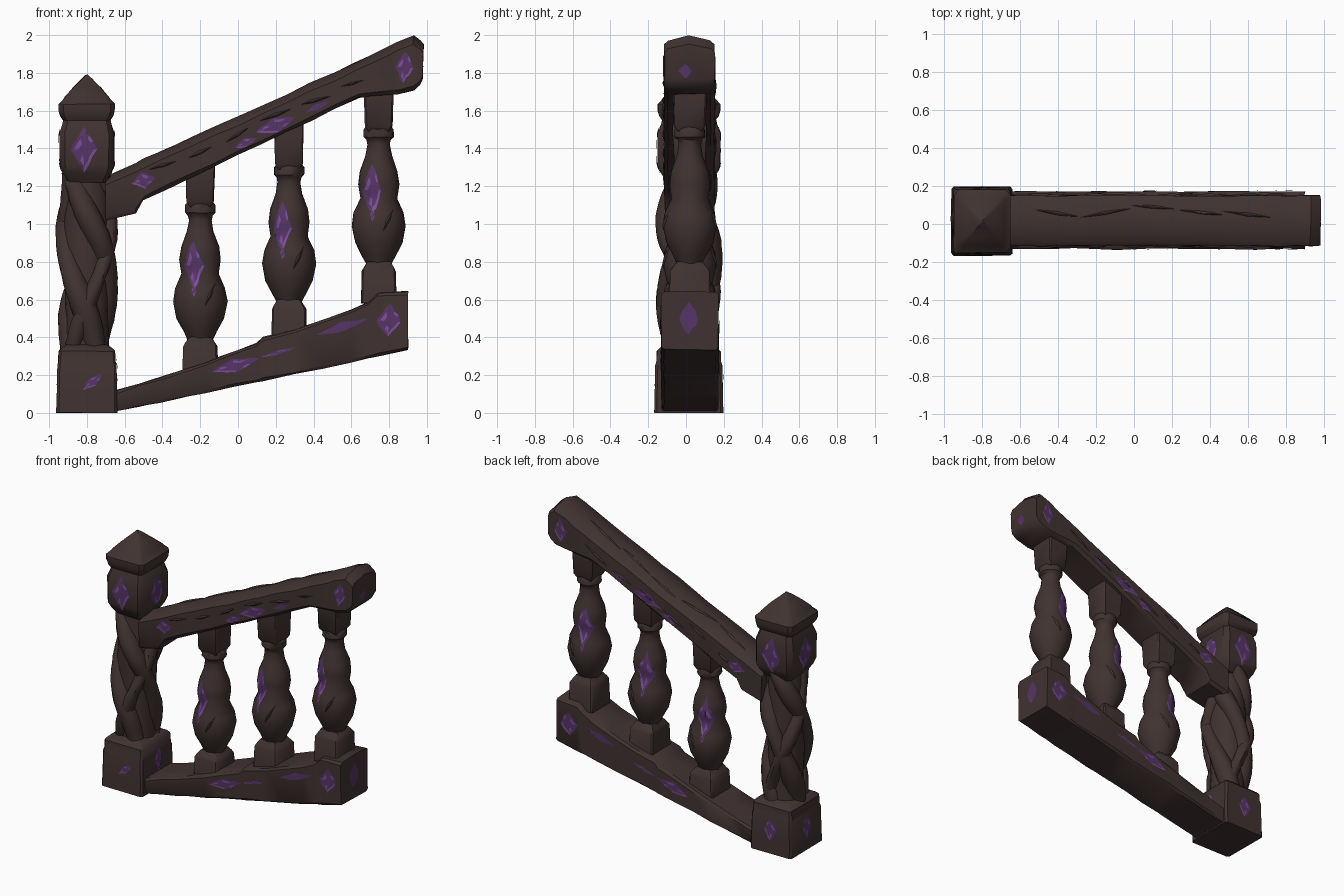
import bpy, bmesh, math, random
from mathutils import Vector
from mathutils.bvhtree import BVHTree

if "Cube" in bpy.data.objects:
    bpy.data.objects.remove(bpy.data.objects["Cube"])

random.seed(7)
CX, CY = -0.80, 0.015          # newel post centre


def material(name, rgb):
    m = bpy.data.materials.new(name)
    m.diffuse_color = (*rgb, 1)
    m.use_nodes = True
    m.node_tree.nodes["Principled BSDF"].inputs["Base Color"].default_value = m.diffuse_color
    return m


WOOD = material("dark_wood", (0.052, 0.033, 0.031))
PURPLE = material("deep_purple", (0.095, 0.035, 0.135))
BRIGHT = material("bright_purple", (0.20, 0.075, 0.32))
verts_all, polys_all = [], []   # wood surface, for laying inlays on it


def finish(name, bm, mats, angle=38):
    me = bpy.data.meshes.new(name)
    bm.to_mesh(me)
    bm.free()
    for m in mats:
        me.materials.append(m)
    for p in me.polygons:
        p.use_smooth = True
    me.set_sharp_from_angle(angle=math.radians(angle))
    ob = bpy.data.objects.new(name, me)
    bpy.context.collection.objects.link(ob)
    return ob


def skin(name, rings, jitter=0.0):
    """Join equal-length rings of points into a closed solid."""
    bm = bmesh.new()
    rows = []
    for ring in rings:
        rows.append([bm.verts.new(Vector(p) + Vector([random.uniform(-jitter, jitter) for _ in range(3)]))
                     for p in ring])
    n = len(rows[0])
    for a, b in zip(rows, rows[1:]):
        for i in range(n):
            bm.faces.new((a[i], a[(i + 1) % n], b[(i + 1) % n], b[i]))
    bm.faces.new(rows[0][::-1])
    bm.faces.new(rows[-1])
    bmesh.ops.recalc_face_normals(bm, faces=bm.faces)
    ob = finish(name, bm, [WOOD])
    base = len(verts_all)
    verts_all.extend(v.co.copy() for v in ob.data.vertices)
    polys_all.extend([base + i for i in p.vertices] for p in ob.data.polygons)


def square(cx, cy, z, h, sy=1.0, cut=0.16):
    c = h * (1 - cut)
    pts = [(h, -c), (h, c), (c, h), (-c, h), (-h, c), (-h, -c), (-c, -h), (c, -h)]
    return [(cx + x, cy + y * sy, z) for x, y in pts]


def circle(cx, cy, z, r, n=18):
    return [(cx + r * math.cos(2 * math.pi * i / n), cy + r * math.sin(2 * math.pi * i / n), z)
            for i in range(n)]


def beam(name, stations, y0, y1, cham, peak):
    """Beam along x from (x, z_bottom, z_top) stations, subdivided and hand-hewn."""
    rings = []
    for k, (a, b) in enumerate(zip(stations, stations[1:])):
        steps = max(1, round((b[0] - a[0]) / 0.12))
        for s in range(steps + (k == len(stations) - 2)):
            x, zb, zt = (a[i] + (b[i] - a[i]) * s / steps for i in range(3))
            rings.append([(x, y0 + cham, zb), (x, y1 - cham, zb), (x, y1, zb + cham),
                          (x, y1, zt - cham - peak), (x, y1 - cham, zt - peak),
                          (x, (y0 + y1) / 2, zt),
                          (x, y0 + cham, zt - peak), (x, y0, zt - cham - peak), (x, y0, zb + cham)])
    skin(name, rings, 0.004)


# Newel post: base block, head block and pointed cap
skin("newel_base", [square(CX, CY, z, h, 1.13, 0.08) for z, h in
                    [(0, .162), (.1, .16), (.25, .157), (.27, .152), (.325, .15), (.345, .135), (.36, .11)]],
     0.002)
skin("newel_head", [square(CX, CY, z, h, 1.14, 0.2) for z, h in
                    [(1.22, .10), (1.27, .13), (1.31, .145), (1.48, .145), (1.53, .13), (1.58, .12)]], 0.002)
skin("newel_cap", [square(CX, CY, z, h, 1.12, 0.16) for z, h in
                   [(1.54, .12), (1.57, .14), (1.60, .148), (1.635, .148), (1.66, .125), (1.67, .12),
                    (1.72, .075), (1.77, .026), (1.79, .004)]], 0.002)

# Newel shaft: core wrapped in broad twisted vine strands
skin("newel_core", [circle(CX, CY, z, r) for z, r in
                    [(.33, .12), (.5, .11), (.7, .12), (.9, .13), (1.1, .12), (1.26, .11)]])


def strand(name, start, turn, tube, power=1.0, reach=0.08):
    rings = []
    for k in range(25):
        t = k / 24
        z = 1.27 - 0.94 * t
        bulge = math.sin(math.pi * t) ** 2
        a = math.radians(start + turn * t ** power)
        r = reach + 0.03 * bulge
        rings.append(circle(CX + r * math.cos(a), CY + r * 1.1 * math.sin(a), z,
                            tube * (1 + 0.12 * math.sin(t * 11 + start)), 12))
    skin(name, rings, 0.002)


for i in range(3):
    strand(f"newel_strand_{i + 1}", -165 + 120 * i, 230, 0.065, 0.75)
for i in range(2):
    strand(f"newel_cross_vine_{i + 1}", 30 + 180 * i, -170, 0.046, 1.2, 0.095)

# Sloping handrail and bottom beam
beam("handrail", [(-.70, 1.02, 1.25), (-.54, 1.06, 1.325), (-.50, 1.125, 1.345), (0, 1.365, 1.57),
                  (.64, 1.67, 1.865), (.78, 1.685, 1.93), (.85, 1.69, 1.97), (.93, 1.71, 2.0),
                  (.965, 1.735, 1.97), (.98, 1.765, 1.95)], -.115, .15, .02, .026)
beam("bottom_beam", [(-.68, .002, .11), (-.63, .01, .125), (-.3, .08, .225), (.1, .165, .37),
                     (.13, .17, .40), (.3, .205, .44), (.6, .27, .55), (.69, .29, .59),
                     (.74, .30, .635), (.9, .335, .645)], -.13, .17, .013, .004)

# Turned balusters, each stepped up the slope
BAL = [(-.2, 0), (.27, .2), (.745, .4)]
TURNED = [(.35, .085), (.39, .068), (.43, .088), (.50, .125), (.59, .144), (.66, .132), (.735, .098),
          (.81, .110), (.88, .10), (.96, .07), (1.02, .06), (1.045, .065), (1.06, .08), (1.1, .08),
          (1.12, .065)]
for i, (bx, dz) in enumerate(BAL, 1):
    skin(f"baluster_{i}_turning", [circle(bx, .02, z + dz, r) for z, r in TURNED], 0.002)
    skin(f"baluster_{i}_foot", [square(bx, .02, z + dz, h, 1.15, .1) for z, h in
                                [(.18, .095), (.35, .09), (.37, .08), (.40, .06)]], 0.002)
    skin(f"baluster_{i}_top_block", [square(bx, .02, z + dz, h, 1.15, .1) for z, h in
                                     [(1.09, .055), (1.12, .072), (1.28, .078), (1.36, .078)]], 0.002)

# Inlays laid onto the wood: jagged diamonds projected along a view direction
tree = BVHTree.FromPolygons(verts_all, polys_all)
gems, chips = bmesh.new(), bmesh.new()
DIRS = {"front": Vector((0, 1, 0)), "back": Vector((0, -1, 0)),
        "right": Vector((-1, 0, 0)), "left": Vector((1, 0, 0)), "top": Vector((0, 0, -1))}


def inlay(bm, side, at, length, width, angle=90, glow=True, lifts=(.004, .004, .004, .004), back=0.12):
    d, at = DIRS[side], Vector(at)
    u = Vector((abs(d.y) + abs(d.z), abs(d.x), 0))
    v = Vector((0, 1, 0)) if side == "top" else Vector((0, 0, 1))
    ca, sa = math.cos(math.radians(angle)), math.sin(math.radians(angle))
    n = 12

    def put(a, b, lift):
        p = at + u * (a * ca - b * sa) + v * (a * sa + b * ca)
        hit = tree.ray_cast(p - d * back, d, 0.16 + back)[0]
        return bm.verts.new((hit if hit else p) - d * lift)
    jag = [random.uniform(.9, 1.15) for _ in range(n)]
    rings = []
    for f, lift in zip((0.4, 0.75, 1.0), lifts[1:]):
        ring = []
        for i in range(n):
            t = 2 * math.pi * i / n
            r = f * jag[i] / (abs(math.cos(t)) + abs(math.sin(t))) ** .85
            ring.append(put(r * math.cos(t) * length / 2, r * math.sin(t) * width / 2, lift))
        rings.append(ring)
    c = put(0, 0, lifts[0])
    faces = []
    for i in range(n):
        j = (i + 1) % n
        faces.append(bm.faces.new((c, rings[0][i], rings[0][j])))
        for k, (a, b) in enumerate(zip(rings, rings[1:])):
            faces.append(bm.faces.new((a[i], b[i], b[j], a[j])))
            # lit rim along one edge and a short inner streak opposite
            if glow and ((k == 1 and i in (6, 7, 8, 10)) or (k == 0 and i in (1, 2, 5))):
                faces[-1].material_index = 1
    for f in faces:
        f.normal_update()
        if f.normal.dot(d) > 0:
            f.normal_flip()


# Purple veins on both long faces: (x, z, length, width, angle, bright)
LONG = [(-.5, 1.23, .13, .08, 15, 1), (.2, 1.525, .22, .08, 20, 1), (.04, 1.43, .13, .045, 25, 1),
        (.42, 1.62, .14, .03, 25, 0), (.88, 1.83, .17, .09, 85, 1), (-.02, .25, .26, .075, 16, 1),
        (.21, .32, .2, .022, 16, 1), (.55, .455, .26, .05, 18, 0), (.8, .485, .17, .13, 85, 1)]
for side, y in (("front", -.12), ("back", .16)):
    for x, z, l, w, a, g in LONG:
        inlay(gems, side, (x, y, z), l, w, a, g)
    for bx, dz in BAL:
        inlay(gems, side, (bx - .035, y, .78 + dz), .26, .10)
        inlay(gems, side, (bx - .035, y, .645 + dz), .06, .025)
# Beam ends
inlay(gems, "right", (.9, .015, .5), .18, .10, 90, False)
inlay(gems, "right", (.98, -.005, 1.81), .08, .07, 90, False)
# Newel head and base, all four sides
for side, (px, py) in {"front": (CX - .015, -.15), "back": (CX, .18),
                       "left": (-.95, CY), "right": (-.65, CY)}.items():
    inlay(gems, side, (px, py, 1.395), .23, .14, back=.03)
    if side == "front":
        inlay(gems, side, (-.77, py, .165), .13, .05, 40, back=.03)
    else:
        inlay(gems, side, (px, py, .21 if side == "right" else .17), .17, .09, back=.03)
finish("purple_inlays", gems, [PURPLE, BRIGHT])

# Raised wood chips and splits along the grain
CHIP = (.010, .008, .004, -.002)
for side, y in (("front", -.12), ("back", .16)):
    for k in range(6):
        x = -.4 + k * .2
        inlay(chips, side, (x, y, 1.47 + .47 * x + random.uniform(-.05, .05)),
              random.uniform(.12, .22), .02, random.uniform(15, 34), False, CHIP)
    for bx, dz in BAL:
        inlay(chips, side, (bx + .05, y, .62 + dz), .14, .02, 65, False, CHIP)
for k in range(5):
    x = -.4 + k * .25
    inlay(chips, "top", (x, random.uniform(-.05, .1), 1.57 + .458 * x), .26, .02,
          random.uniform(-10, 10), False, CHIP)
finish("wood_chips", chips, [WOOD], 20)
